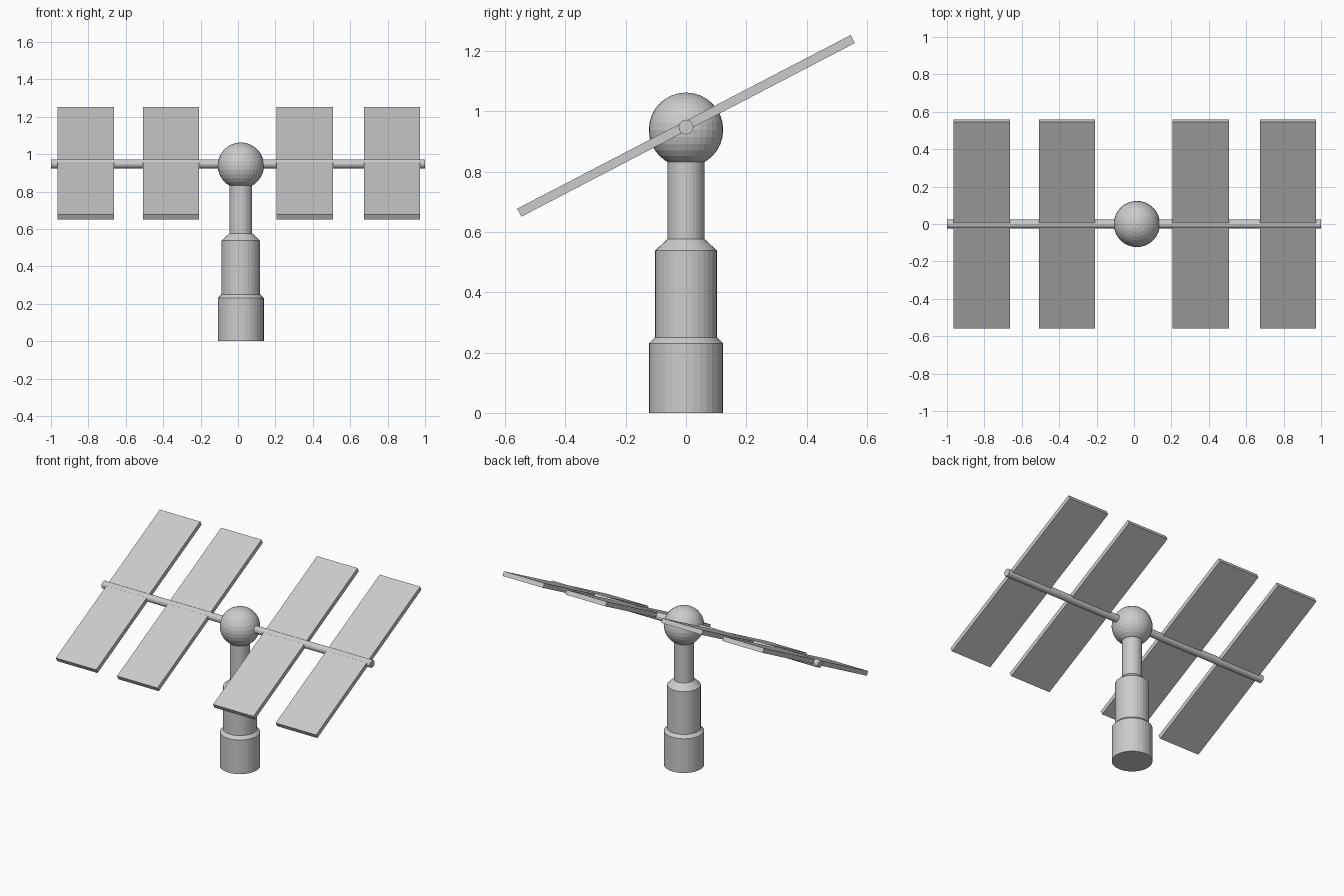
import bpy, bmesh, math
from mathutils import Matrix

if "Cube" in bpy.data.objects:
    bpy.data.objects.remove(bpy.data.objects["Cube"])

COLUMN_X = 0.015
TILT = math.radians(27.5)


def add_object(name, bm):
    bmesh.ops.recalc_face_normals(bm, faces=bm.faces)
    mesh = bpy.data.meshes.new(name)
    bm.to_mesh(mesh)
    bm.free()
    ob = bpy.data.objects.new(name, mesh)
    bpy.context.collection.objects.link(ob)
    return ob


def lathe(name, profile, sides=32):
    bm = bmesh.new()
    rings = [[bm.verts.new((r * math.cos(2 * math.pi * i / sides),
                            r * math.sin(2 * math.pi * i / sides), z))
              for i in range(sides)] for r, z in profile]
    for a, b in zip(rings, rings[1:]):
        for i in range(sides):
            j = (i + 1) % sides
            bm.faces.new((a[i], a[j], b[j], b[i]))
    bm.faces.new(rings[0])
    bm.faces.new(rings[-1])
    return add_object(name, bm)


# stepped column with sloped shoulders
column = lathe("column", [(0.123, 0), (0.123, 0.23), (0.103, 0.25),
                          (0.103, 0.538), (0.061, 0.577), (0.061, 0.85)])
column.location.x = COLUMN_X

# ball joint on top of the column
bm = bmesh.new()
bmesh.ops.create_uvsphere(bm, u_segments=32, v_segments=16, radius=0.1235)
ball = add_object("ball_joint", bm)
ball.location = (COLUMN_X, 0, 0.939)

# cross rod carrying the panels
rod = lathe("cross_rod", [(0.0245, -1), (0.0245, 1)], sides=16)
rod.rotation_euler.y = math.pi / 2
rod.location.z = 0.948

# four tilted panels
for n, x in enumerate((-0.814, -0.358, 0.357, 0.823), 1):
    bm = bmesh.new()
    bmesh.ops.create_cube(bm, size=1, matrix=Matrix.Diagonal((0.301, 1.247, 0.03, 1)))
    panel = add_object(f"panel_{n}", bm)
    panel.rotation_euler.x = TILT
    panel.location = (x, 0, 0.952)
